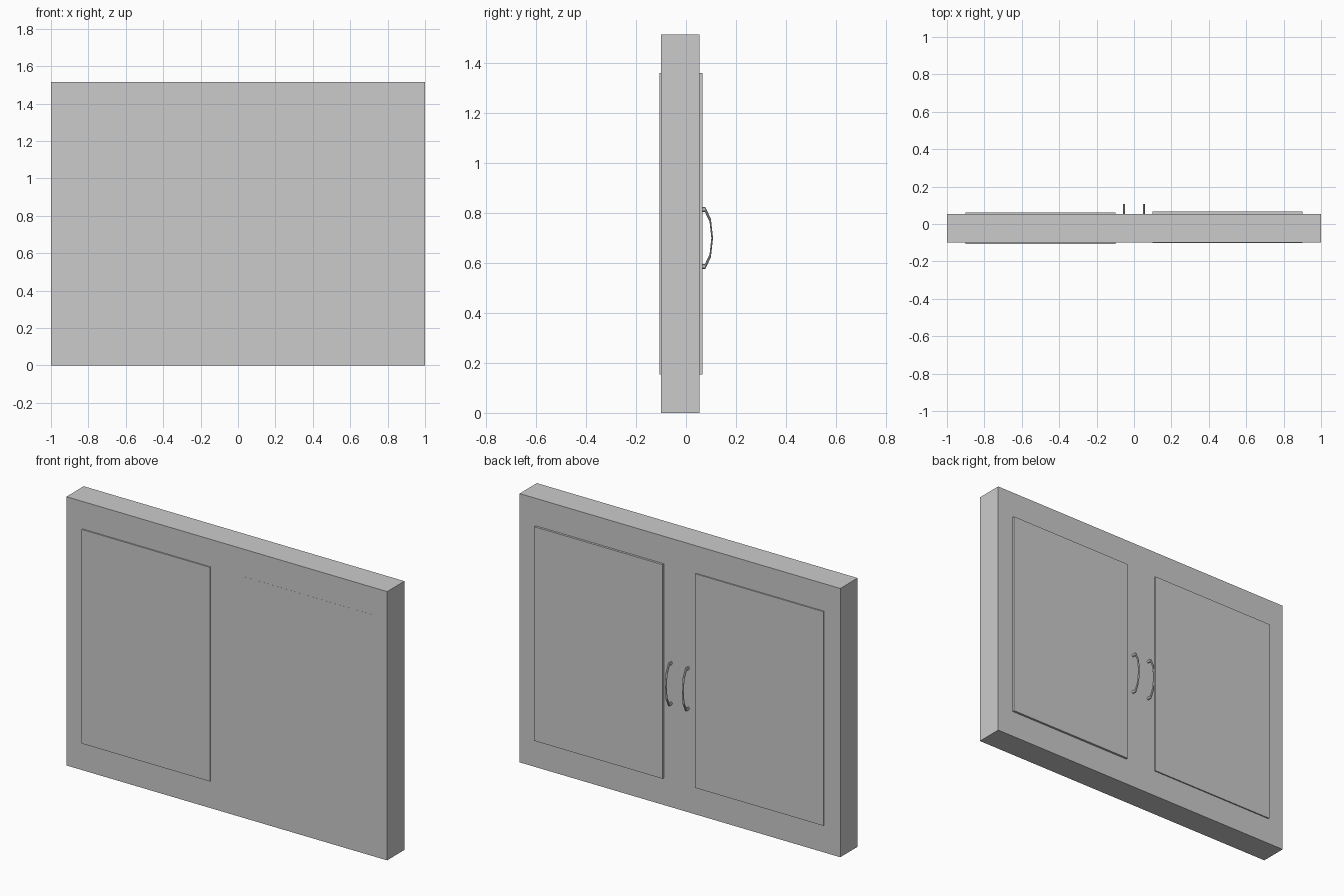
import bpy, bmesh
from math import sin, cos, radians, pi

if "Cube" in bpy.data.objects:
    bpy.data.objects.remove(bpy.data.objects["Cube"])


def box(name, x0, x1, y0, y1, z0, z1):
    bm = bmesh.new()
    bmesh.ops.create_cube(bm, size=1)
    for v in bm.verts:
        v.co.x = x0 if v.co.x < 0 else x1
        v.co.y = y0 if v.co.y < 0 else y1
        v.co.z = z0 if v.co.z < 0 else z1
    return finish(name, bm)


def finish(name, bm):
    bmesh.ops.recalc_face_normals(bm, faces=bm.faces)
    mesh = bpy.data.meshes.new(name)
    bm.to_mesh(mesh)
    bm.free()
    obj = bpy.data.objects.new(name, mesh)
    bpy.context.collection.objects.link(obj)
    return obj


def handle(name, x, sides=8):
    # Flattened ring arc, its feet sunk into the cabinet face
    bm = bmesh.new()
    major, minor, depth = 0.12, 0.01, 0.34
    rings = []
    for deg in (-18, 18, 54, 90, 126, 162, 198):
        a = radians(deg)
        ring = []
        for i in range(sides):
            t = 2 * pi * i / sides
            r = major + minor * cos(t)
            ring.append(bm.verts.new((x + 0.006 * sin(t),
                                      0.064 + depth * r * sin(a),
                                      0.70 + r * cos(a))))
        rings.append(ring)
    for r0, r1 in zip(rings, rings[1:]):
        for i in range(sides):
            j = (i + 1) % sides
            bm.faces.new((r0[i], r0[j], r1[j], r1[i]))
    bm.faces.new(rings[0])
    bm.faces.new(rings[-1])
    return finish(name, bm)


# Cabinet slab
box("cabinet_body", -1, 1, -0.1, 0.054, 0, 1.515)

# Door panels pass through the slab
box("left_door", -0.9, -0.1, -0.107, 0.061, 0.153, 1.36)
box("right_door", 0.1, 0.9, -0.1005, 0.0665, 0.153, 1.36)

# Pull handles
for side, x in (("left", -0.053), ("right", 0.053)):
    handle(side + "_handle", x)
